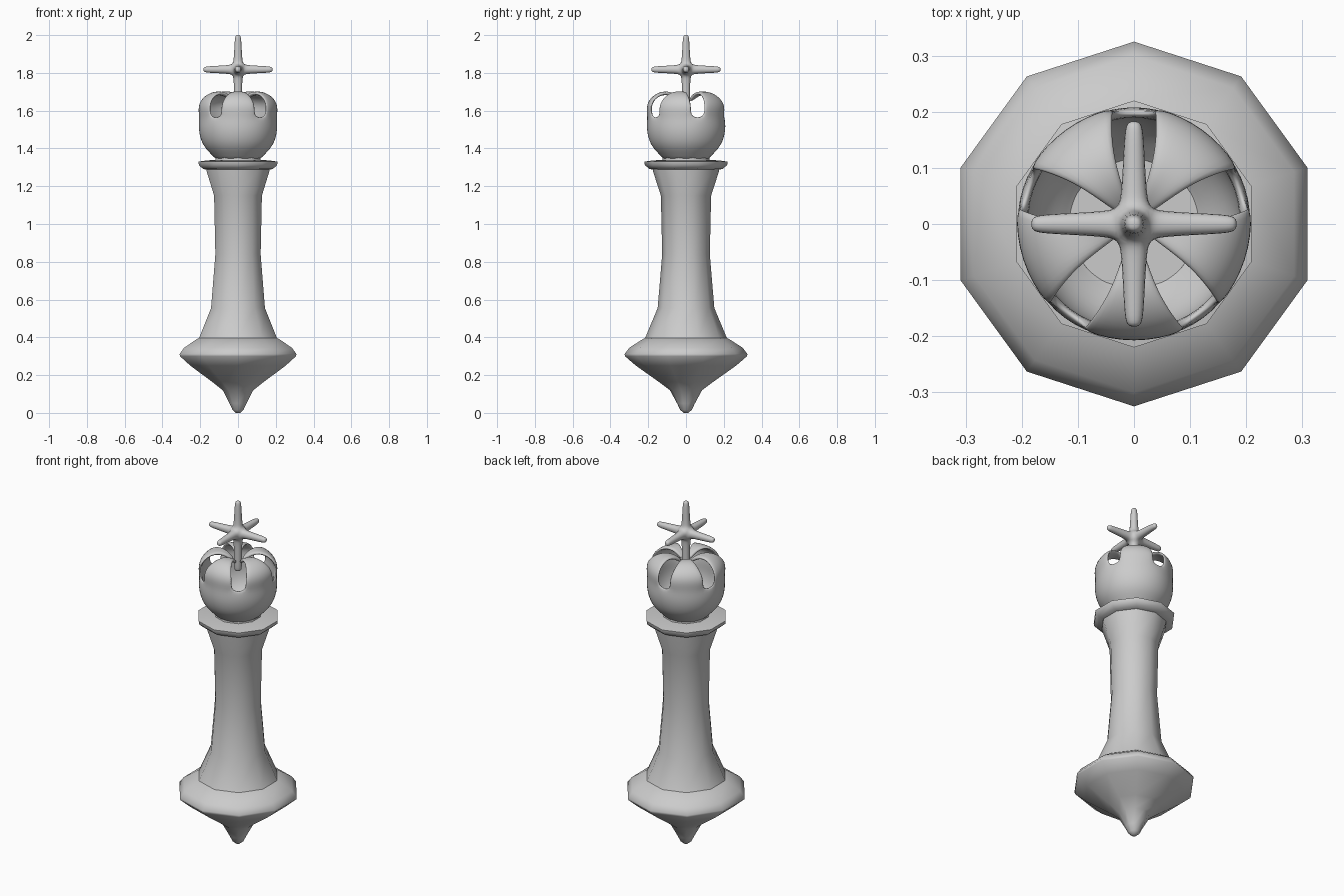
import bpy, bmesh
from math import sin, cos, radians
from mathutils import Vector

if "Cube" in bpy.data.objects:
    bpy.data.objects.remove(bpy.data.objects["Cube"])


def finish(bm, name, angle=None, subsurf=0, thick=0):
    me = bpy.data.meshes.new(name)
    bm.to_mesh(me)
    bm.free()
    ob = bpy.data.objects.new(name, me)
    bpy.context.collection.objects.link(ob)
    bpy.ops.object.select_all(action='DESELECT')
    ob.select_set(True)
    bpy.context.view_layer.objects.active = ob
    if angle:
        bpy.ops.object.shade_smooth_by_angle(angle=radians(angle))
    else:
        bpy.ops.object.shade_smooth()
    if thick:
        m = ob.modifiers.new("thickness", 'SOLIDIFY')
        m.thickness, m.offset = thick, -1
    if subsurf:
        m = ob.modifiers.new("smooth", 'SUBSURF')
        m.levels = m.render_levels = subsurf
    return ob


def ring(bm, r, z, angles):
    return [bm.verts.new((r * cos(radians(a)), r * sin(radians(a)), z)) for a in angles]


def bridge(bm, a, b, skip=lambda i: False):
    n = len(a)
    for i in range(n):
        if not skip(i):
            j = (i + 1) % n
            bm.faces.new((a[i], a[j], b[j], b[i]))


def lathe(name, profile, sides=10):
    bm = bmesh.new()
    angles = [90 + 360 / sides * k for k in range(sides)]
    rings = [ring(bm, r, z, angles) for r, z in profile]
    for a, b in zip(rings, rings[1:]):
        bridge(bm, a, b)
    bm.faces.new(rings[0][::-1])
    bm.faces.new(rings[-1])
    return finish(bm, name, 60)


# pointed foot
lathe("pointed_base", [(0.012, 0), (0.03, 0.015), (0.047, 0.05), (0.085, 0.12), (0.145, 0.165),
                       (0.265, 0.25), (0.323, 0.30), (0.325, 0.312), (0.30, 0.345),
                       (0.222, 0.395), (0.15, 0.40)])

# flared shaft
lathe("shaft", [(0.222, 0.385), (0.215, 0.40), (0.15, 0.555), (0.126, 0.84),
                (0.133, 1.15), (0.175, 1.28), (0.175, 1.30)])

# collar under the head
lathe("collar", [(0.165, 1.285), (0.195, 1.292), (0.218, 1.312), (0.22, 1.33), (0.18, 1.336),
                 (0.125, 1.34), (0.12, 1.37)])

# hollow head: a cup whose rim splits into five inward-curving petals
# each ring is (radius, height, half angle of a petal)
cup = [(0.11, 1.33, 24), (0.135, 1.36, 24), (0.195, 1.415, 24), (0.217, 1.50, 25),
       (0.21, 1.565, 26), (0.219, 1.62, 26), (0.195, 1.67, 24), (0.135, 1.705, 20),
       (0.07, 1.70, 20), (0.02, 1.66, 25)]
slot_start = 4
bm = bmesh.new()
rings = [ring(bm, r, z, [-90 + 72 * k + d for k in range(5) for d in (-h, 0, h)]) for r, z, h in cup]
for n, (a, b) in enumerate(zip(rings, rings[1:])):
    bridge(bm, a, b, lambda i: n >= slot_start and i % 3 == 2)
bm.faces.new(rings[0][::-1])
finish(bm, "petal_head", subsurf=2, thick=0.02)

# six-armed finial, grown out of a cube
bm = bmesh.new()
bmesh.ops.create_cube(bm, size=0.06)
for f in list(bm.faces):
    d = f.normal.copy()
    down = d.z < -0.5
    steps = [(0.05, 0.025), (0.11, 0.023), (0.215, 0.023), (0.225, 0.016)] if down else \
            [(0.05, 0.025), (0.11, 0.021), (0.17, 0.018), (0.184, 0.011)]
    for dist, half in steps:
        f = bmesh.ops.extrude_discrete_faces(bm, faces=[f])['faces'][0]
        c = f.calc_center_median()
        s = half / max(abs(x) for x in (f.verts[0].co - c))
        for v in f.verts:
            v.co = d * dist + (v.co - c) * s
bmesh.ops.translate(bm, verts=bm.verts, vec=Vector((0, 0, 1.818)))
bmesh.ops.recalc_face_normals(bm, faces=bm.faces)
finish(bm, "cross_finial", subsurf=2)
